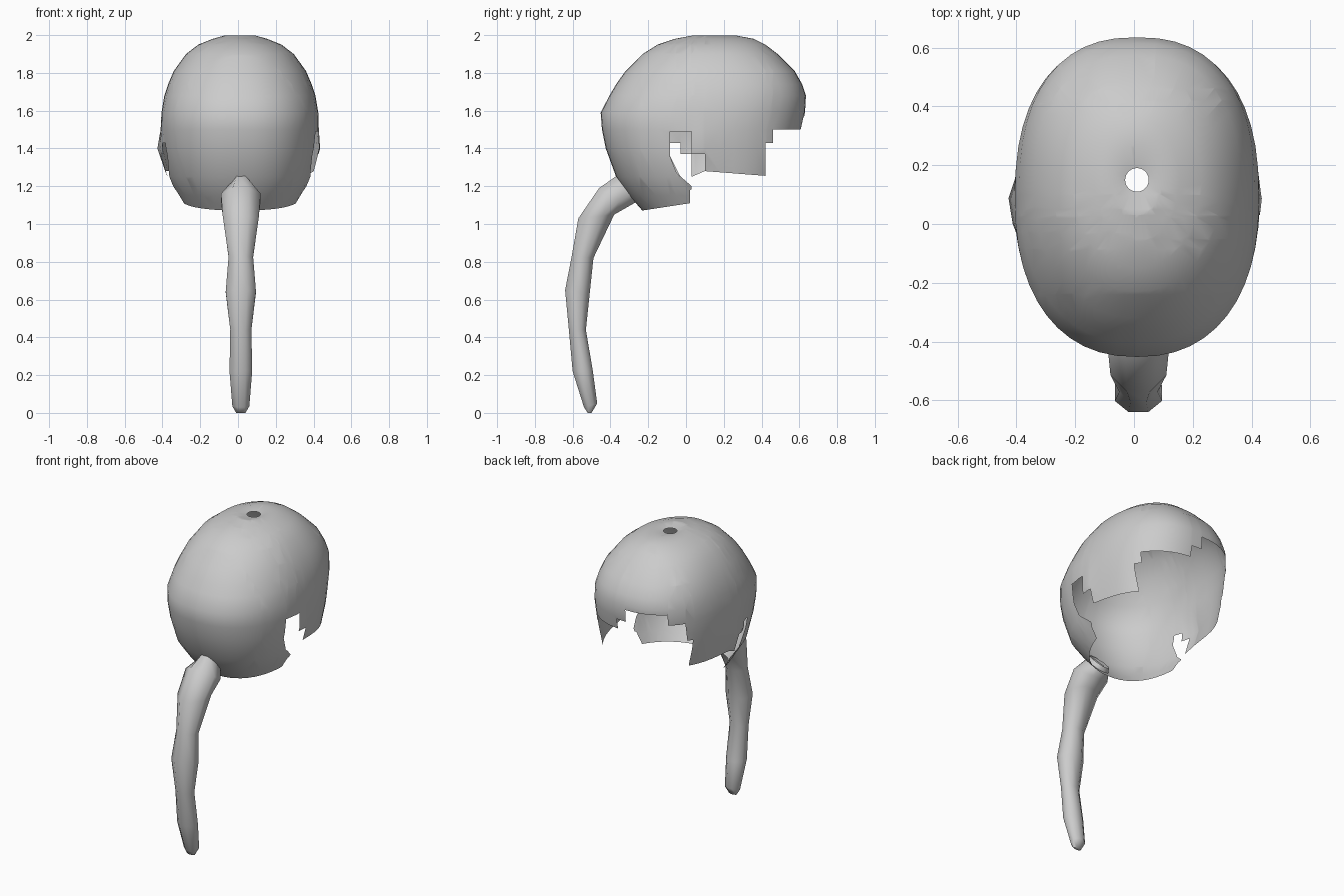
import bpy, bmesh, math
from mathutils import Vector

cube = bpy.data.objects.get("Cube")
if cube:
    bpy.data.objects.remove(cube)

grey = bpy.data.materials.new("hair_grey")
grey.use_nodes = True
GREY = (0.6, 0.6, 0.6, 1)
grey.diffuse_color = GREY
grey.node_tree.nodes["Principled BSDF"].inputs["Base Color"].default_value = GREY


def bridge(bm, rings):
    n = len(rings[0])
    for a, b in zip(rings, rings[1:]):
        for i in range(n):
            j = (i + 1) % n
            bm.faces.new((a[i], a[j], b[j], b[i]))


def finish(bm, name, angle):
    mesh = bpy.data.meshes.new(name)
    bm.to_mesh(mesh)
    bm.free()
    mesh.materials.append(grey)
    ob = bpy.data.objects.new(name, mesh)
    bpy.context.collection.objects.link(ob)
    bpy.ops.object.select_all(action="DESELECT")
    ob.select_set(True)
    bpy.context.view_layer.objects.active = ob
    bpy.ops.object.shade_smooth_by_angle(angle=math.radians(angle))


def power(v, p):
    return math.copysign(abs(v) ** p, v)


# Hair cap: height, front y, back y, half width, squareness at front and back
LEVELS = [
    (1.07, -.23, .48, .28, 2.3, 2.4), (1.15, -.30, .52, .325, 2.3, 2.4),
    (1.25, -.37, .56, .38, 2.3, 2.4), (1.40, -.425, .60, .405, 2.3, 2.4),
    (1.50, -.445, .61, .415, 2.3, 2.4), (1.59, -.452, .63, .415, 2.3, 2.4),
    (1.68, -.405, .635, .40, 2.25, 2.4), (1.74, -.37, .615, .38, 2.2, 2.4),
    (1.81, -.32, .575, .35, 2.15, 2.4), (1.90, -.23, .485, .285, 2.1, 2.3),
    (1.95, -.15, .42, .22, 2, 2.2), (1.98, -.06, .36, .145, 2, 2),
    (1.997, .03, .27, .085, 2, 2), (1.985, .11, .19, .04, 2, 2),
]
SEGMENTS = 48
bm = bmesh.new()
rings = []
for z, front, back, half, square_front, square_back in LEVELS:
    ring = []
    for i in range(SEGMENTS):
        a = math.tau * i / SEGMENTS
        p = 2 / (square_back if math.sin(a) > 0 else square_front)
        x = half * power(math.cos(a), p)
        y = (front + back) / 2 + (back - front) / 2 * power(math.sin(a), p)
        # side locks flare outward, more on the right
        flare = .025 if x > 0 else .04
        flare *= math.exp(-((y - .06) / .08) ** 2 - ((z - 1.37) / .09) ** 2)
        x += math.copysign(flare, x)
        ring.append(bm.verts.new((x + .01, y, z)))
    rings.append(ring)
bridge(bm, rings)

# Ragged hem: y range, then lower and upper edge of each removed piece
SHARED = [(-.24, .02, 0, 0, 1.07, 1.11), (.02, .05, 0, 0, 1.18, 1.19)]
LEFT = SHARED + [
    (-.085, -.05, 1.36, 1.27, 1.49, 1.49), (-.05, .03, 1.27, 1.2, 1.49, 1.49),
    (.03, .10, 0, 0, 1.37, 1.37), (.10, .42, 0, 0, 1.28, 1.255),
    (.42, .46, 0, 0, 1.43, 1.43), (.46, .7, 0, 0, 1.5, 1.5),
]
RIGHT = SHARED + [
    (-.085, -.03, 1.36, 1.25, 1.43, 1.43), (-.03, .03, 1.25, 1.2, 1.37, 1.37),
    (.03, .10, 0, 0, 1.25, 1.28), (.10, .41, 0, 0, 1.28, 1.28),
    (.41, .46, 0, 0, 1.46, 1.46), (.46, .7, 0, 0, 1.51, 1.51),
]
# Raised steps at the back of the hem: x range and height
BACK = [(-.32, -.25, 1.58), (-.25, 0, 1.65), (0, .07, 1.57)]


def slice_faces(faces, point, normal):
    geom = set(faces)
    for f in faces:
        geom.update(f.edges)
        geom.update(f.verts)
    bmesh.ops.bisect_plane(bm, geom=list(geom), plane_co=point,
                           plane_no=normal, dist=1e-5)


def faces_between(side, y0, y1):
    def inside(f):
        c = f.calc_center_median()
        return c.x * side > 0 and y0 < c.y < y1
    return [f for f in bm.faces if inside(f)]


def back_faces(x0, x1):
    def inside(f):
        c = f.calc_center_median()
        return c.y > .4 and x0 < c.x < x1
    return [f for f in bm.faces if inside(f)]


slice_faces(bm.faces[:], (0, 0, 0), (1, 0, 0))
for side, pieces in ((1, LEFT), (-1, RIGHT)):
    for y in sorted({p[0] for p in pieces} | {p[1] for p in pieces}):
        slice_faces(faces_between(side, -1, 1), (0, y, 0), (0, 1, 0))
    for y0, y1, low0, low1, top0, top1 in pieces:
        for z0, z1 in ((low0, low1), (top0, top1)):
            slice_faces(faces_between(side, y0, y1), (0, y0, z0), (0, z0 - z1, y1 - y0))
        doomed = []
        for f in faces_between(side, y0, y1):
            c = f.calc_center_median()
            t = (c.y - y0) / (y1 - y0)
            if low0 + t * (low1 - low0) < c.z < top0 + t * (top1 - top0):
                doomed.append(f)
        bmesh.ops.delete(bm, geom=doomed, context="FACES")
for x0, x1, z in BACK:
    for x in (x0, x1):
        slice_faces(back_faces(-1, 1), (x, 0, 0), (1, 0, 0))
    slice_faces(back_faces(x0, x1), (0, 0, z), (0, 0, 1))
    doomed = [f for f in back_faces(x0, x1) if f.calc_center_median().z < z]
    bmesh.ops.delete(bm, geom=doomed, context="FACES")
finish(bm, "hair_cap", 60)

# Ponytail: front y and z, back y and z, half width
TAIL = [
    (-.36, 1.26, -.24, 1.13, .05), (-.46, 1.19, -.31, 1.09, .105),
    (-.57, 1.03, -.38, 1.05, .095), (-.605, .83, -.49, .82, .065),
    (-.64, .65, -.51, .63, .08), (-.62, .44, -.53, .44, .056),
    (-.60, .22, -.493, .22, .06), (-.54, .03, -.47, .05, .045),
    (-.52, .0, -.50, .0, .025),
]
bm = bmesh.new()
rings = []
grow = 1 / math.cos(math.pi / 8)
for fy, fz, by, bz, half in TAIL:
    front, back = Vector((.015, fy, fz)), Vector((.015, by, bz))
    mid, reach = (front + back) / 2, (back - front) / 2
    ring = []
    for i in range(8):
        a = math.tau * (i + .5) / 8
        offset = reach * math.sin(a) + Vector((half * math.cos(a), 0, 0))
        ring.append(bm.verts.new(mid + offset * grow))
    rings.append(ring)
bridge(bm, rings)
bm.faces.new(rings[-1])
bmesh.ops.recalc_face_normals(bm, faces=bm.faces[:])
finish(bm, "ponytail", 60)
